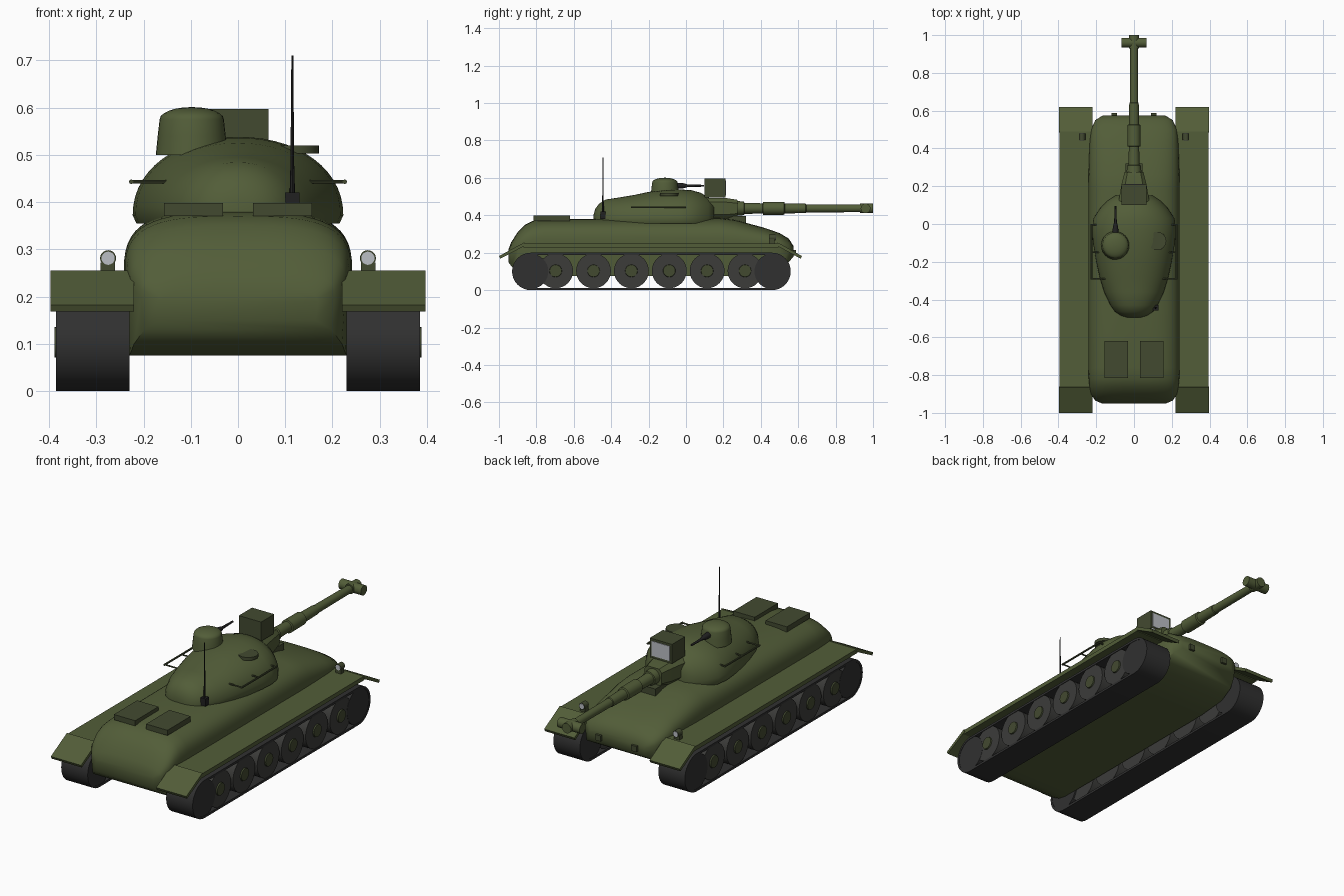
import bpy, bmesh, math
from mathutils import Vector, Matrix

if "Cube" in bpy.data.objects:
    bpy.data.objects.remove(bpy.data.objects["Cube"])

def mat(name, r, g, b):
    m = bpy.data.materials.new(name)
    m.diffuse_color = (r, g, b, 1)
    m.use_nodes = True
    m.node_tree.nodes["Principled BSDF"].inputs["Base Color"].default_value = m.diffuse_color
    return m

OLIVE = mat("olive", .085, .11, .04)
DARK = mat("dark_olive", .055, .068, .03)
GREY = mat("wheel_grey", .045, .045, .042)
TRACK = mat("track_black", .03, .03, .03)
GUN = mat("gunmetal", .015, .015, .015)
GLASS = mat("glass", .5, .52, .56)

def finish(name, bm, m, angle=35):
    bmesh.ops.recalc_face_normals(bm, faces=bm.faces)
    me = bpy.data.meshes.new(name)
    bm.to_mesh(me)
    bm.free()
    ob = bpy.data.objects.new(name, me)
    bpy.context.collection.objects.link(ob)
    me.materials.append(m)
    bpy.ops.object.select_all(action='DESELECT')
    ob.select_set(True)
    bpy.context.view_layer.objects.active = ob
    bpy.ops.object.shade_smooth_by_angle(angle=math.radians(angle))
    return ob

def skin(name, rings, m, cap=True, closed=False, angle=35):
    """Bridge a list of closed point rings."""
    bm = bmesh.new()
    vs = [[bm.verts.new(p) for p in r] for r in rings]
    n = len(vs[0])
    pairs = list(zip(vs, vs[1:])) + ([(vs[-1], vs[0])] if closed else [])
    for a, b in pairs:
        for i in range(n):
            j = (i + 1) % n
            bm.faces.new((a[i], a[j], b[j], b[i]))
    if cap and not closed:
        bm.faces.new(vs[0])
        bm.faces.new(vs[-1])
    return finish(name, bm, m, angle)

def box(name, x, y, z, m):
    pts = lambda zz: [(x[0], y[0], zz), (x[1], y[0], zz), (x[1], y[1], zz), (x[0], y[1], zz)]
    return skin(name, [pts(z[0]), pts(z[1])], m)

def turned(name, centre, axis, prof, m, n=32, angle=35):
    """Lathe of (distance, radius) pairs along an axis."""
    q = Vector((0, 0, 1)).rotation_difference(Vector(axis))
    rings = [[Vector(centre) + q @ Vector((r * math.cos(2*math.pi*i/n), r * math.sin(2*math.pi*i/n), d))
              for i in range(n)] for d, r in prof]
    return skin(name, rings, m, angle=angle)

def prism(name, yz, x0, x1, m):
    return skin(name, [[(x, y, z) for y, z in yz] for x in (x0, x1)], m)

def arch(y, w, zb, zm, zt, e, n=28):
    """Flat-bottomed cross-section with a superellipse top."""
    pts = [(w * .965, y, zb)]
    for i in range(n + 1):
        t = math.pi * i / n
        c, s = math.cos(t), max(0, math.sin(t))
        pts.append((math.copysign(abs(c) ** (2/e), c) * w, y, zm + (zt - zm) * s ** (2/e)))
    return pts + [(-w * .965, y, zb)]

# Cast hull
hull = [(-.95, .17, .15, .19, .215), (-.935, .205, .13, .20, .255), (-.90, .228, .10, .22, .31),
        (-.86, .236, .08, .235, .35), (-.82, .24, .075, .24, .37), (-.76, .242, .075, .24, .378),
        (.18, .242, .075, .24, .385), (.26, .241, .075, .238, .376), (.42, .236, .085, .23, .333),
        (.50, .228, .12, .22, .305), (.55, .205, .15, .21, .275), (.575, .165, .18, .205, .235)]
skin("hull", [arch(*s, 3.2) for s in hull], OLIVE, angle=50)

# Egg-shaped turret
turret = [(-.495, .035, .40), (-.485, .07, .435), (-.465, .1, .462), (-.43, .125, .484), (-.36, .158, .495),
          (-.28, .182, .508), (-.2, .2, .525), (-.1, .217, .536), (-.03, .223, .538), (.03, .214, .534),
          (.08, .182, .52), (.12, .145, .495), (.15, .1, .475)]
skin("turret", [arch(y, w, .355, .372, zt, 2.1) for y, w, zt in turret], OLIVE, angle=60)

# Gun mantlet, barrel and muzzle brake
skin("mantlet", [[(x*w, y, .437 + z*h) for x, z in
      ((-1, -.6), (-.7, -1), (.7, -1), (1, -.6), (1, .6), (.7, 1), (-.7, 1), (-1, .6))]
      for y, w, h in ((.1, .085, .057), (.21, .066, .056), (.275, .05, .046))], OLIVE)
turned("gun_barrel", (0, 0, .437), (0, 1, 0),
       [(.25, .042), (.31, .036), (.312, .03), (.41, .027), (.412, .035), (.525, .034), (.528, .027),
        (.64, .025), (.643, .022), (.95, .02)], OLIVE)
turned("muzzle_brake", (-.066, .96, .437), (1, 0, 0), [(0, .026), (.132, .026)], OLIVE)
turned("muzzle_tip", (0, .93, .437), (0, 1, 0), [(0, .026), (.07, .026)], OLIVE)

# Searchlight above the gun
box("searchlight", (-.065, .065), (.1, .21), (.495, .597), DARK)
box("searchlight_lens", (-.053, .053), (.205, .213), (.507, .585), GLASS)

# Commander cupola with machine gun, loader hatch
dome = [(.075 + .026 * math.sin(a), .067 * math.cos(a) + .001) for a in [math.pi/2*i/6 for i in range(7)]]
turned("cupola", (-.098, -.113, .5), (0, 0, 1), [(0, .076), (.04, .072)] + dome, OLIVE, angle=45)
turned("machine_gun", (-.098, -.05, .558), (0, 1, 0),
       [(0, .016), (.035, .014), (.06, .007), (.145, .005)], GUN, 12)
turned("loader_hatch", (.122, -.09, .503), (0, 0, 1), [(0, .049), (.017, .049)], DARK)

# Antenna
box("antenna_base", (.101, .13), (-.458, -.43), (.38, .42), GUN)
turned("antenna", (.115, -.444, .41), (0, 0, 1), [(0, .006), (.07, .004), (.3, .002)], GUN, 8)

# Driver hatch plate under the gun
box("driver_hatch", (-.045, .045), (.2, .32), (.36, .397), DARK)

for s, side in ((1, "right"), (-1, "left")):
    # Engine deck covers
    box("engine_cover_" + side, (s*.032, s*.157), (-.815, -.62), (.37, .398), DARK)

    # Fender with sloping end flaps
    prism("fender_" + side, [(-.87, .228), (.495, .228), (.495, .25), (-.87, .25)], s*.22, s*.395, OLIVE)
    prism("rear_flap_" + side, [(-.865, .255), (-1, .182), (-.993, .168), (-.86, .238)], s*.22, s*.397, OLIVE)
    prism("front_flap_" + side, [(.49, .255), (.62, .182), (.613, .168), (.485, .238)], s*.22, s*.397, OLIVE)

    # Track band
    def stadium(r, x, n=16):
        arc = lambda y, a: [(x, y + r*math.cos(a + math.pi*i/n), .1 + r*math.sin(a + math.pi*i/n))
                            for i in range(n + 1)]
        return arc(.46, -math.pi/2) + arc(-.83, math.pi/2)
    skin("track_" + side, [stadium(.1, s*.23), stadium(.1, s*.385), stadium(.088, s*.385),
                           stadium(.088, s*.23)], TRACK, closed=True)

    # Sprocket, idler and road wheels
    for i, y in enumerate((-.83, .46)):
        turned(f"end_wheel_{side}_{i}", (s*.232, y, .1), (s, 0, 0), [(0, .094), (.151, .094)], TRACK)
    for i in range(6):
        y = -.697 + i * .2025
        turned(f"road_wheel_{side}_{i}", (s*.24, y, .103), (s, 0, 0), [(0, .093), (.142, .093)], GREY)
        turned(f"wheel_hub_{side}_{i}", (s*.375, y, .103), (s, 0, 0), [(0, .035), (.014, .032)], DARK, 20)

    # Headlight on post
    box("headlight_post_" + side, (s*.26, s*.291), (.445, .472), (.245, .272), DARK)
    turned("headlight_" + side, (s*.275, .445, .281), (0, 1, 0), [(0, .017), (.034, .017)], DARK, 20)
    turned("headlight_lens_" + side, (s*.275, .443, .281), (0, 1, 0), [(0, .014), (.038, .014)], GLASS, 20)

    # Turret grab rail with posts
    turned("grab_rail_" + side, (s*.226, -.295, .443), (0, 1, 0), [(0, .005), (.295, .005)], DARK, 8)
    for i, (y, x) in enumerate(((-.29, .14), (-.15, .18), (-.005, .18))):
        turned(f"rail_post_{side}_{i}", (s*x, y, .443), (s, 0, 0), [(0, .004), (.226 - x, .004)], DARK, 8)

    # Tow lug on the nose
    box("tow_lug_" + side, (s*.09, s*.12), (.54, .587), (.185, .215), DARK)
